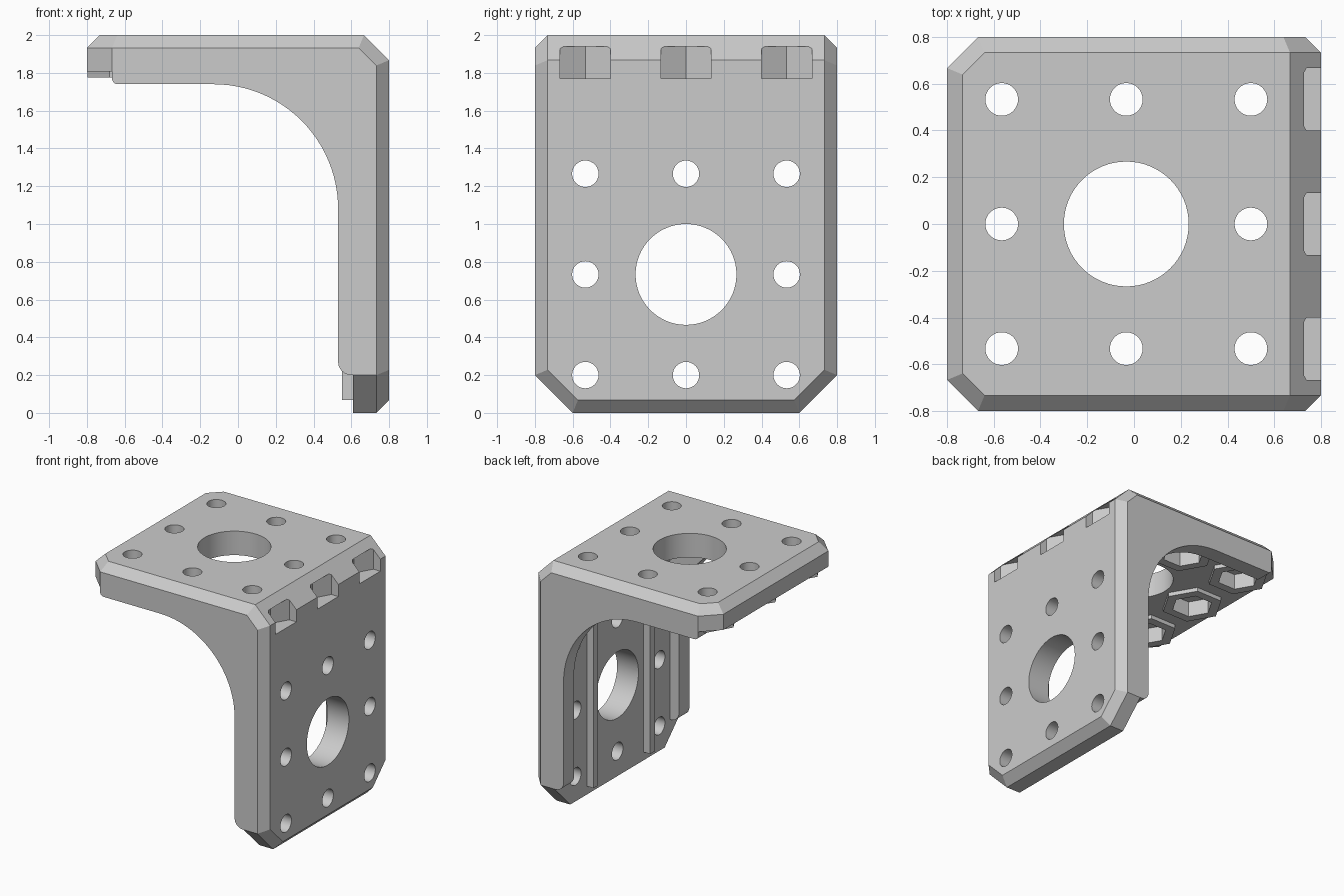
import bpy, bmesh, math
from mathutils import Vector, Matrix

if "Cube" in bpy.data.objects:
    bpy.data.objects.remove(bpy.data.objects["Cube"])

mat = bpy.data.materials.new("plain_grey")
mat.use_nodes = True
GREY = (0.6, 0.6, 0.6, 1)
mat.diffuse_color = GREY
mat.node_tree.nodes["Principled BSDF"].inputs["Base Color"].default_value = GREY


def make(name, bm):
    bmesh.ops.recalc_face_normals(bm, faces=bm.faces)
    me = bpy.data.meshes.new(name)
    bm.to_mesh(me)
    bm.free()
    me.materials.append(mat)
    ob = bpy.data.objects.new(name, me)
    bpy.context.collection.objects.link(ob)
    return ob


def box(name, lo, hi):
    bm = bmesh.new()
    bmesh.ops.create_cube(bm, size=1)
    lo, hi = Vector(lo), Vector(hi)
    for v in bm.verts:
        v.co = (lo + hi) / 2 + v.co * (hi - lo)
    return make(name, bm)


def prism(name, centre, radius, depth, sides, along_x=False):
    bm = bmesh.new()
    m = Matrix.Translation(centre)
    if along_x:
        m = m @ Matrix.Rotation(math.pi / 2, 4, 'Y')
    # corners of a hexagon point along x
    m = m @ Matrix.Rotation(math.pi / 2, 4, 'Z')
    bmesh.ops.create_cone(bm, cap_ends=True, segments=sides, radius1=radius,
                          radius2=radius, depth=depth, matrix=m)
    return make(name, bm)


def combine(target, tool, operation):
    bpy.context.view_layer.objects.active = target
    mod = target.modifiers.new("combine", 'BOOLEAN')
    mod.operation, mod.solver, mod.object = operation, 'EXACT', tool
    bpy.ops.object.modifier_apply(modifier=mod.name)
    bpy.data.objects.remove(tool)


def cut(tool):
    combine(bracket, tool, 'DIFFERENCE')


# Outer block: a box trimmed by chamfer planes (normal . point <= limit)
C = 0.067                      # small chamfer
R = math.sqrt(0.5)
bm = bmesh.new()
bmesh.ops.create_cube(bm, size=1)
for v in bm.verts:
    v.co = Vector((v.co.x * 1.6, v.co.y * 1.6, v.co.z * 2 + 1))
planes = [((1, 0, 1), 2.667), ((-1, 0, 1), 2.8 - C), ((1, 0, -1), 0.8 - C)]
for s in (-1, 1):
    planes += [
        ((0, s, 1), 2.8 - C),                       # top side edges
        ((1, s, 0), 1.6 - C),                       # upright side edges
        ((-1, s, 0), 1.467),                        # top plate corners
        ((-R, s * R, 1), 2 - C + 1.467 * R),
        ((0, s, -1), 0.6),                          # upright corners
        ((1, s * R, -R), 0.8 - C + 0.6 * R),
        ((R, s, R), 0.8 - C + 2.667 * R),           # ends of the bend
    ]
for n, limit in planes:
    n = Vector(n)
    res = bmesh.ops.bisect_plane(
        bm, geom=bm.verts[:] + bm.edges[:] + bm.faces[:], dist=1e-5,
        plane_co=n * limit / n.length_squared, plane_no=n, clear_outer=True)
    rim = [e for e in res["geom_cut"] if isinstance(e, bmesh.types.BMEdge)]
    bmesh.ops.contextual_create(bm, geom=rim)
bracket = make("bracket_plates", bm)

# Hollow out the inner corner
UNDER, INNER = 1.807, 0.61
cut(box("room", (-1, -1, -0.5), (INNER, 1, UNDER)))

# Bolt grids
STEP = 0.533
grid = [(i, j) for i in (-1, 0, 1) for j in (-1, 0, 1)]
outer = [g for g in grid if g != (0, 0)]
top_x, low_z = -0.033, 0.733

# Hexagonal nut holders under the top plate
for i, j in outer:
    p = (top_x + i * STEP, j * STEP, 1.825)
    combine(bracket, prism("nut_holder", p, 0.23, 0.1, 6), 'UNION')
for i, j in outer:
    p = (top_x + i * STEP, j * STEP, 1.83)
    cut(prism("nut_pocket", p, 0.154, 0.14, 6))

# Bolt holes and large centre holes in both plates
for i, j in grid:
    r, n = (0.267, 64) if (i, j) == (0, 0) else (0.07, 32)
    cut(prism("top_hole", (top_x + i * STEP, j * STEP, 1.9), r, 0.4, n))
    cut(prism("upright_hole", (0.7, j * STEP, low_z + i * STEP), r, 0.4, n, True))

# Hexagonal pockets along the outer bend
for j in (-1, 0, 1):
    cut(prism("bend_pocket", (0.815, j * STEP, 1.855), 0.154, 0.17, 6))


# Side gussets with a curved inner edge
def arc(cx, cz, r, a, b, n):
    return [(cx + r * math.cos(math.radians(a + (b - a) * k / n)),
             cz + r * math.sin(math.radians(a + (b - a) * k / n)))
            for k in range(n + 1)]


profile = ([(INNER, UNDER), (INNER, 0.2)]
           + arc(0.6, 0.27, 0.07, 270, 180, 6)
           + arc(-0.13, 1.08, 0.66, 0, 90, 24)
           + arc(-0.637, 1.77, 0.03, 270, 180, 4)
           + [(-0.667, UNDER)])
parts = [bracket]
for name, y in (("front_gusset", -0.8), ("back_gusset", 0.667)):
    bm = bmesh.new()
    face = bm.faces.new([bm.verts.new((x, y, z)) for x, z in profile])
    ext = bmesh.ops.extrude_face_region(bm, geom=[face])
    bmesh.ops.translate(bm, vec=(0, 0.133, 0),
                        verts=[v for v in ext["geom"] if isinstance(v, bmesh.types.BMVert)])
    parts.append(make(name, bm))

# Upright ribs between the bolt columns
for name, y in (("front_rib", -0.36), ("back_rib", 0.36)):
    parts.append(box(name, (0.55, y - 0.03, C), (INNER, y + 0.03, UNDER)))

# Smooth the round walls, keep edges sharp
bpy.ops.object.select_all(action='DESELECT')
for ob in parts:
    ob.select_set(True)
bpy.context.view_layer.objects.active = bracket
bpy.ops.object.shade_smooth_by_angle(angle=math.radians(25))
